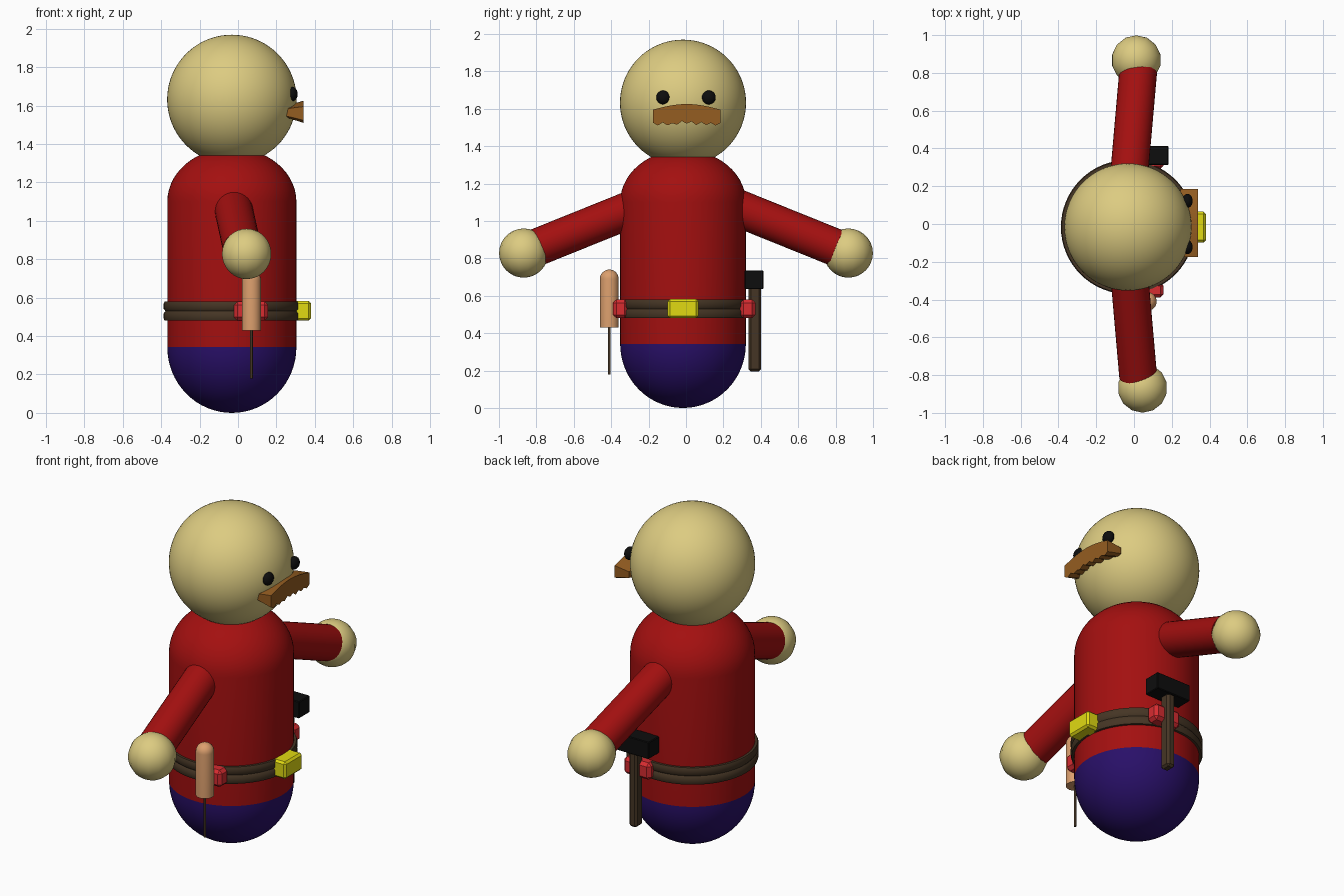
import bpy, bmesh, math, random
from mathutils import Vector, Matrix

cube = bpy.data.objects.get("Cube")
if cube:
    bpy.data.objects.remove(cube, do_unlink=True)
random.seed(4)


def material(name, *rgb):
    m = bpy.data.materials.new(name)
    m.use_nodes = True
    m.diffuse_color = (*rgb, 1)
    m.node_tree.nodes["Principled BSDF"].inputs["Base Color"].default_value = (*rgb, 1)
    return m


SKIN = material("pale skin", .72, .6, .22)
RED = material("shirt red", .37, .005, .005)
BLUE = material("trouser blue", .022, .005, .14)
LEATHER = material("dark leather", .06, .036, .018)
YELLOW = material("buckle yellow", .75, .7, .006)
CLIP = material("clip red", .68, .025, .03)
WOOD = material("light wood", .72, .35, .155)
BROWN = material("moustache brown", .3, .11, .015)
BLACK = material("black", .004, .004, .004)

CX, CY, R = -.032, -.016, .336


def add(name, bm, *mats, smooth=True):
    bmesh.ops.recalc_face_normals(bm, faces=bm.faces)
    mesh = bpy.data.meshes.new(name)
    bm.to_mesh(mesh)
    bm.free()
    for m in mats:
        mesh.materials.append(m)
    ob = bpy.data.objects.new(name, mesh)
    bpy.context.collection.objects.link(ob)
    if smooth:
        bpy.ops.object.select_all(action='DESELECT')
        ob.select_set(True)
        bpy.context.view_layer.objects.active = ob
        bpy.ops.object.shade_smooth_by_angle(angle=math.radians(40))
    return ob


def ball(name, loc, radius, mat, segs=48, rings=32, squash=1):
    bm = bmesh.new()
    bmesh.ops.create_uvsphere(bm, u_segments=segs, v_segments=rings, radius=radius)
    bmesh.ops.scale(bm, vec=(squash, 1, 1), verts=bm.verts)
    bmesh.ops.translate(bm, vec=loc, verts=bm.verts)
    return add(name, bm, mat)


def box(name, lo, hi, mat, bevel):
    lo, hi = Vector(lo), Vector(hi)
    bm = bmesh.new()
    bmesh.ops.create_cube(bm, size=1)
    bmesh.ops.scale(bm, vec=hi - lo, verts=bm.verts)
    bmesh.ops.translate(bm, vec=(lo + hi) / 2, verts=bm.verts)
    bmesh.ops.bevel(bm, geom=bm.edges[:], offset=bevel, segments=1, affect='EDGES')
    return add(name, bm, mat, smooth=False)


def rod(name, a, b, radius, mat, segs=32):
    a, b = Vector(a), Vector(b)
    bm = bmesh.new()
    turn = (b - a).to_track_quat('Z', 'Y').to_matrix().to_4x4()
    bmesh.ops.create_cone(bm, cap_ends=True, segments=segs, radius1=radius, radius2=radius,
                          depth=(b - a).length, matrix=Matrix.Translation((a + b) / 2) @ turn)
    return add(name, bm, mat)


def lathe(name, profile, x, y, *mats, closed=False, segs=64):
    bm = bmesh.new()
    verts = [bm.verts.new((r, 0, z)) for r, z in profile]
    pairs = list(zip(verts, verts[1:])) + ([(verts[-1], verts[0])] if closed else [])
    edges = [bm.edges.new(p) for p in pairs]
    bmesh.ops.spin(bm, geom=verts + edges, cent=(0, 0, 0), axis=(0, 0, 1),
                   angle=math.tau, steps=segs, use_duplicate=False)
    bmesh.ops.remove_doubles(bm, verts=bm.verts, dist=.0002)
    bmesh.ops.translate(bm, vec=(x, y, 0), verts=bm.verts)
    return add(name, bm, *mats)


def arc(radius, height, z, start, end, n):
    steps = [math.radians(start + (end - start) * i / n) for i in range(n + 1)]
    return [(radius * math.cos(a), z + height * math.sin(a)) for a in steps]


# Body: a capsule, trousers below the waist line
WAIST, SHOULDER = .342, 1.1
body = lathe("body", arc(R, WAIST, WAIST, -90, 0, 16) + arc(R, .28, SHOULDER, 0, 90, 14),
             CX, CY, RED, BLUE)
for face in body.data.polygons:
    face.material_index = int(face.center.z < WAIST)

# Head and eyes
ball("head", (CX, CY, 1.632), R + .001, SKIN, 64, 40)
for side, y in (("left", .122), ("right", -.122)):
    ball(side + "_eye", (.283, y, 1.66), .037, BLACK, 24, 16, squash=.75)

# Moustache: arched top, ragged lower edge, tapering towards the face
bm = bmesh.new()
N = 14
outline = [(.18 - .36 * i / N, 1.595 + .03 * math.cos(math.pi * (i / N - .5))) for i in range(N + 1)]
for i in range(N + 1):
    z = 1.527 - .012 * (i % 2) + random.uniform(-.006, .008)
    outline.append((-.18 + .36 * i / N, z))
front = [bm.verts.new((.34, y + .004, z)) for y, z in outline]
back = [bm.verts.new((.245, y + .004, 1.57 + (z - 1.57) * .5)) for y, z in outline]
bm.faces.new(front)
bm.faces.new(back[::-1])
for i in range(len(front)):
    j = (i + 1) % len(front)
    bm.faces.new((front[i], back[i], back[j], front[j]))
add("moustache", bm, BROWN, smooth=False)

# Arms and hands
for side, s, hand_x in (("left", 1, .012), ("right", -1, .045)):
    rod(side + "_arm", (-.04, .1 * s, 1.14), (.022, .807 * s, .855), .1, RED)
    ball(side + "_hand", (hand_x, .868 * s, .828), .131, SKIN, 14, 28)

# Belt with a shallow groove, and buckle
lathe("belt", [(.32, .48), (.35, .48), (.355, .492), (.355, .518), (.346, .53),
               (.355, .542), (.355, .568), (.35, .58), (.32, .58)],
      CX, CY, LEATHER, closed=True)
box("buckle", (.29, -.098, .48), (.38, .066, .582), YELLOW, .012)

# Tool clips on each hip
box("right_clip", (-.02, -.39, .48), (.157, -.31, .58), CLIP, .018)
box("left_clip", (-.02, .29, .48), (.157, .372, .58), CLIP, .018)

# Screwdriver on the right hip
lathe("screwdriver_handle", [(0, .43), (.05, .43)] + arc(.05, .05, .69, 0, 90, 8),
      .07, -.41, WOOD, segs=24)
rod("screwdriver_shaft", (.07, -.41, .18), (.07, -.41, .45), .007, LEATHER, 12)

# Hammer on the left hip
box("hammer_handle", (.046, .335, .195), (.098, .402, .65), LEATHER, .012)
box("hammer_head", (-.045, .313, .635), (.182, .414, .735), BLACK, .004)
